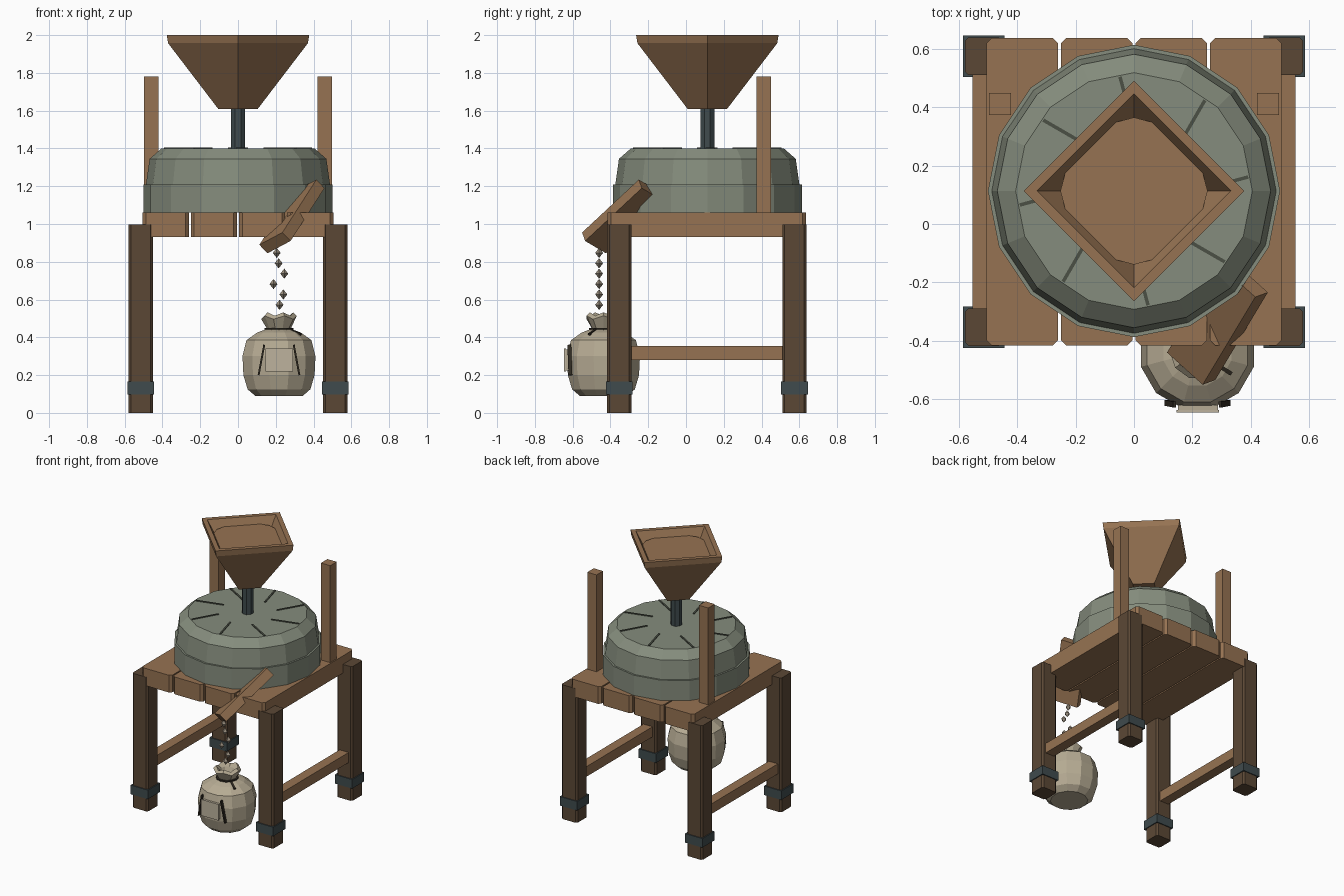
import bpy, bmesh, math, random
from mathutils import Vector, Matrix

if "Cube" in bpy.data.objects:
    bpy.data.objects.remove(bpy.data.objects["Cube"])

random.seed(4)
CY = 0.113                      # axis of the grinding stones


def mat(name, r, g, b):
    m = bpy.data.materials.new(name)
    m.diffuse_color = (r, g, b, 1)
    m.use_nodes = True
    m.node_tree.nodes["Principled BSDF"].inputs["Base Color"].default_value = m.diffuse_color
    return m


WOOD = mat("light wood", .305, .171, .085)
DARK = mat("dark wood", .105, .064, .036)
IRON = mat("iron", .05, .07, .075)
STONE = mat("stone", .235, .265, .205)
GROOVE = mat("groove", .07, .08, .06)
CLOTH = mat("sack cloth", .47, .41, .295)
PATCH = mat("patch cloth", .51, .45, .34)
GRAIN = mat("grain", .33, .28, .215)
TWINE = mat("twine", .03, .024, .016)


def finish(name, bm, material):
    bmesh.ops.recalc_face_normals(bm, faces=bm.faces)
    me = bpy.data.meshes.new(name)
    bm.to_mesh(me)
    bm.free()
    me.materials.append(material)
    ob = bpy.data.objects.new(name, me)
    bpy.context.collection.objects.link(ob)
    return ob


def box(name, lo, hi, material, bevel=0, axis=None):
    """Box between two corners; optionally bevel the edges along one axis."""
    lo, hi = Vector(lo), Vector(hi)
    bm = bmesh.new()
    bmesh.ops.create_cube(bm, size=1)
    for v in bm.verts:
        v.co = Vector([(lo[i] + hi[i]) / 2 + v.co[i] * (hi[i] - lo[i]) for i in range(3)])
    if bevel:
        es = [e for e in bm.edges
              if abs((e.verts[0].co - e.verts[1].co).normalized()[axis]) > .9]
        bmesh.ops.bevel(bm, geom=es, offset=bevel, segments=1, affect='EDGES')
    return finish(name, bm, material)


def bar(name, a, b, width, depth, material, up=(0, 0, 1)):
    """Thin straight strip from a to b, depth measured along up."""
    a, b = Vector(a), Vector(b)
    x = (b - a).normalized()
    y = Vector(up).cross(x).normalized()
    z = x.cross(y)
    bm = bmesh.new()
    bmesh.ops.create_cube(bm, size=1)
    for v in bm.verts:
        c = v.co.copy()
        v.co = (a + b) / 2 + x * c.x * (b - a).length + y * c.y * width + z * c.z * depth
    return finish(name, bm, material)


def lathe(name, profile, sides, center, material, closed=False, phase=0, wobble=0):
    """Spin a (radius, z) profile; capped at both ends unless it is a closed loop."""
    bm = bmesh.new()
    rings = []
    for k, (r, z) in enumerate(profile):
        ring = []
        for i in range(sides):
            a = phase + 2 * math.pi * i / sides
            dz = wobble * (-1) ** i * (z > .5)
            ring.append(bm.verts.new((center[0] + r * math.cos(a),
                                      center[1] + r * math.sin(a), z + dz)))
        rings.append(ring)
    pairs = list(zip(rings, rings[1:]))
    if closed:
        pairs.append((rings[-1], rings[0]))
    else:
        bm.faces.new(rings[0])
        bm.faces.new(rings[-1])
    for p, q in pairs:
        for i in range(sides):
            j = (i + 1) % sides
            bm.faces.new((p[i], p[j], q[j], q[i]))
    return finish(name, bm, material)


# Legs with iron bands, side stretchers and rear posts
for s, side in ((-1, "left"), (1, "right")):
    x = s * .515
    for y, end in ((-.353, "front"), (.574, "back")):
        box(f"leg_{end}_{side}", (x - .064, y - .064, 0), (x + .064, y + .064, .997),
            DARK, .012, 2)
        box(f"band_{end}_{side}", (x - .071, y - .071, .098), (x + .071, y + .071, .165), IRON)
    box(f"stretcher_{side}", (x - .037, -.3, .28), (x + .037, .52, .355), WOOD)
    px = s * .459
    box(f"post_{side}", (px - .038, .373, 1.0), (px + .038, .449, 1.78), WOOD)

# Table planks
for i in range(4):
    x = -.505 + i * .255
    box(f"plank_{i + 1}", (x, -.415, .932), (x + .245, .636, 1.06), WOOD, .018, 2)

# Grinding stones
lathe("lower_stone", [(.5, 1.06), (.5, 1.21)], 16, (0, CY), STONE)
lathe("upper_stone", [(.487, 1.21), (.468, 1.345), (.405, 1.4)], 16, (0, CY), STONE)

# Dressing grooves on the upper stone
for k in range(8):
    a = math.radians(7 + 45 * k)
    d = math.radians(15 + 45 * k)
    outer = Vector((.394 * math.cos(a), CY + .394 * math.sin(a), 1.401))
    inner = outer - .2 * Vector((math.cos(d), math.sin(d), 0))
    bar(f"groove_{k + 1}", inner, outer, .012, .008, GROOVE)

# Spindle and hopper with its fill
lathe("spindle", [(.04, 1.38), (.04, 1.66)], 8, (0, CY), IRON, phase=math.pi / 8)
lathe("hopper", [(.105, 1.61), (.37, 1.957), (.377, 2.0), (.332, 2.0), (.09, 1.66), (.02, 1.66),
                 (.02, 1.61)], 4, (0, CY), WOOD, closed=True)
lathe("hopper_fill", [(.245, 1.935), (.252, 1.95)], 12, (0, CY), WOOD)

# Tilted chute
bm = bmesh.new()
bmesh.ops.create_cube(bm, size=1)
corner = Vector((.235, -.55, .955))
L, W, T = Vector((.18, .30, .28)), Vector((-.122, .11, -.065)), Vector((.043, .016, -.045))
for v in bm.verts:
    c = v.co + Vector((.5, .5, .5))
    v.co = corner + L * c.x + W * c.y + T * c.z
finish("chute", bm, WOOD)

# Falling grain
for i, x in enumerate((.205, .215, .245, .188, .24, .22)):
    z = .847 - i * .055
    bm = bmesh.new()
    mid = [bm.verts.new((x + .021 * math.cos(a * math.pi / 2),
                         -.46 + .021 * math.sin(a * math.pi / 2), z)) for a in range(4)]
    for tip in (bm.verts.new((x, -.46, z + .027)), bm.verts.new((x, -.46, z - .027))):
        for k in range(4):
            bm.faces.new((mid[k], mid[(k + 1) % 4], tip))
    finish(f"grain_{i + 1}", bm, GRAIN)

# Sack body, gathered mouth and tie
SX, SY = .217, -.437
lathe("sack", [(.13, .09), (.172, .125), (.195, .2), (.2, .3), (.178, .385), (.12, .425),
               (.066, .445)], 12, (SX, SY), CLOTH, phase=math.pi / 12)
lathe("sack_mouth", [(.06, .44), (.094, .505), (.075, .523), (.05, .5), (.03, .455)],
      10, (SX, SY), CLOTH, wobble=.009)
lathe("sack_tie", [(.06, .434), (.077, .434), (.077, .45), (.06, .45)], 12, (SX, SY),
      TWINE, closed=True)
bar("tie_end", (SX + .06, SY - .04, .44), (SX + .115, SY - .075, .415), .014, .012, TWINE)

# Patch and creases on the sack
box("sack_patch", (.146, -.645, .22), (.291, -.636, .34), PATCH)
box("patch_backing", (.15, -.637, .224), (.287, -.62, .336), CLOTH)
for s, side in ((-1, "left"), (1, "right")):
    bar(f"crease_{side}", (SX + s * .078, -.618, .36), (SX + s * .108, -.612, .2),
        .01, .02, TWINE, up=(0, -1, 0))
